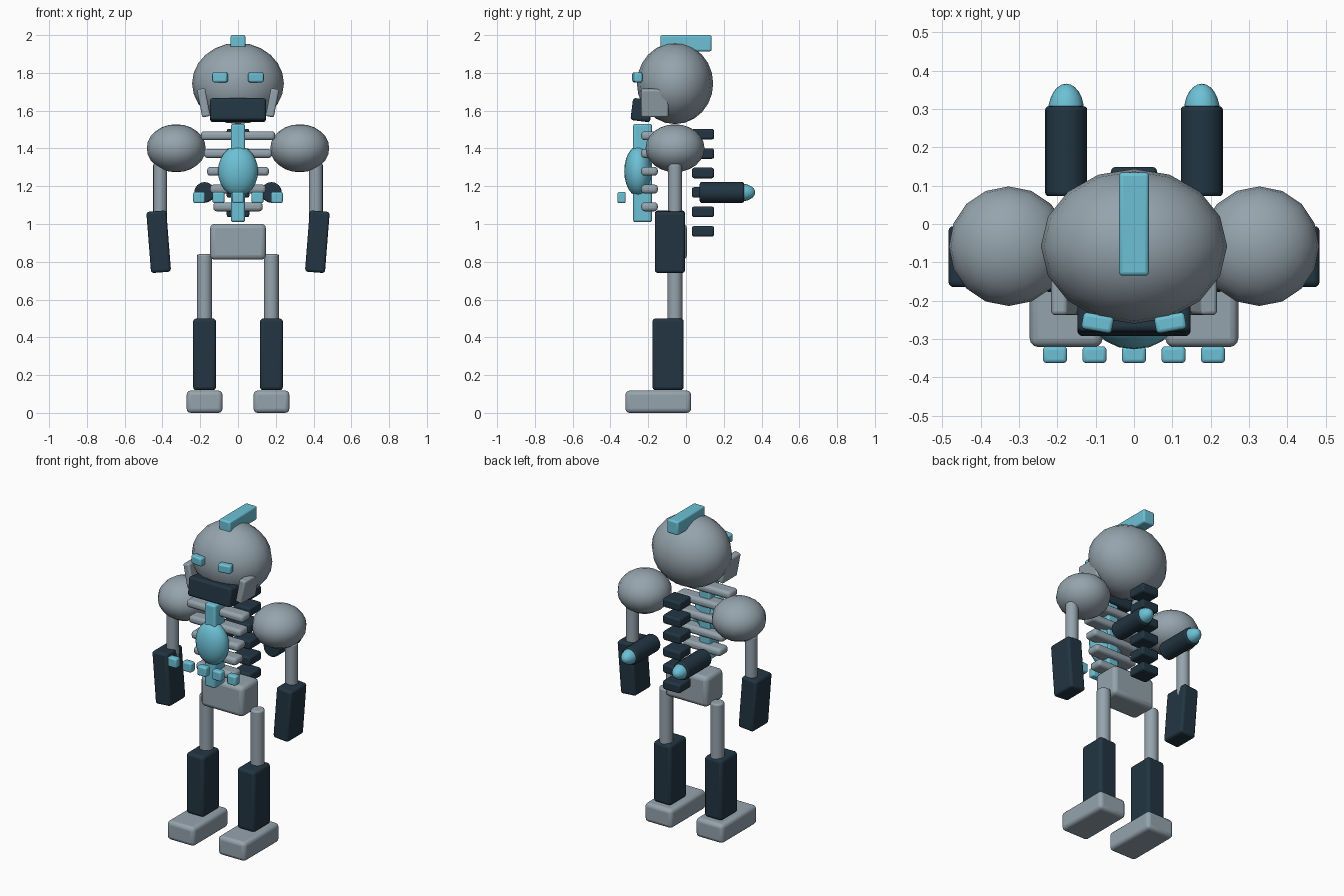
import bpy
from math import radians, pi

if "Cube" in bpy.data.objects:
    bpy.data.objects.remove(bpy.data.objects["Cube"], do_unlink=True)


def material(name, rgb):
    mat = bpy.data.materials.new(name)
    mat.use_nodes = True
    mat.diffuse_color = (*rgb, 1)
    mat.node_tree.nodes["Principled BSDF"].inputs["Base Color"].default_value = (*rgb, 1)
    return mat


GREY = material("steel grey", (0.30, 0.37, 0.42))
DARK = material("dark navy", (0.016, 0.036, 0.055))
CYAN = material("bright cyan", (0.15, 0.53, 0.67))
SIDES = (("left", 1), ("right", -1))


def finish(name, mat, bevel=0.0):
    """Name, colour, bevel and shade the active object."""
    ob = bpy.context.object
    ob.name = name
    ob.data.materials.append(mat)
    if bevel:
        bpy.ops.object.transform_apply(location=False, rotation=False, scale=True)
        mod = ob.modifiers.new("rounded edges", 'BEVEL')
        mod.width = bevel
        mod.segments = 3
        mod.limit_method = 'ANGLE'
        mod.angle_limit = radians(40)
        bpy.ops.object.shade_smooth_by_angle(angle=radians(40))
    else:
        bpy.ops.object.shade_smooth()
    return ob


def box(name, mat, centre, size, bevel=0.015, rot=(0, 0, 0)):
    bpy.ops.mesh.primitive_cube_add(size=1, location=centre,
                                    rotation=[radians(a) for a in rot])
    bpy.context.object.scale = size
    return finish(name, mat, bevel)


def ball(name, mat, centre, radii, rot=(0, 0, 0)):
    bpy.ops.mesh.primitive_uv_sphere_add(segments=16, ring_count=12, radius=1,
                                         location=centre, rotation=rot)
    bpy.context.object.scale = radii
    return finish(name, mat)


def rod(name, mat, centre, radius, length, rot=(0, 0, 0)):
    bpy.ops.mesh.primitive_cylinder_add(vertices=16, radius=radius, depth=length,
                                        location=centre, rotation=rot)
    return finish(name, mat, 0.01)


# Head
ball("head", GREY, (0, -0.058, 1.744), (0.243, 0.202, 0.215))
box("crest", CYAN, (0, 0, 1.957), (0.078, 0.27, 0.086), 0.01)
box("jaw", DARK, (0, -0.235, 1.603), (0.296, 0.105, 0.118), 0.014, (-7, 0, 0))

# Torso
box("sternum", CYAN, (0, -0.23, 1.27), (0.075, 0.1, 0.52), 0.012)
ball("chest_core", CYAN, (0, -0.253, 1.28), (0.106, 0.074, 0.133))
for i in range(5):
    box(f"rib_{i + 1}", GREY, (0, -0.193, 1.467 - 0.094 * i),
        (0.394 - 0.033 * i, 0.088, 0.047), 0.018)
for i in range(6):
    box(f"vertebra_{i + 1}", DARK, (0, 0.09, 1.476 - 0.103 * i),
        (0.12, 0.118, 0.056), 0.012)
for i in range(5):
    box(f"belt_block_{i + 1}", CYAN, (0.103 * (i - 2), -0.341, 1.14),
        (0.063, 0.044, 0.06), 0.01)
box("pelvis", GREY, (0, -0.08, 0.906), (0.296, 0.17, 0.19), 0.025)

for label, s in SIDES:
    # Face
    box(f"{label}_eye", CYAN, (s * 0.095, -0.258, 1.776),
        (0.08, 0.044, 0.052), 0.01, (0, 0, s * 10))
    box(f"{label}_cheek", GREY, (s * 0.182, -0.165, 1.642),
        (0.044, 0.145, 0.15), 0.01, (0, s * 11, 0))
    # Arm
    ball(f"{label}_shoulder", GREY, (s * 0.327, -0.058, 1.401), (0.156, 0.156, 0.127))
    rod(f"{label}_upper_arm", GREY, (s * 0.412, -0.058, 1.16), 0.037, 0.32)
    box(f"{label}_forearm", DARK, (s * 0.42, -0.085, 0.906),
        (0.106, 0.16, 0.325), 0.015, (0, s * 4.5, 0))
    # Leg
    rod(f"{label}_thigh", GREY, (s * 0.177, -0.058, 0.65), 0.04, 0.38)
    box(f"{label}_shin", DARK, (s * 0.177, -0.095, 0.31), (0.122, 0.166, 0.38), 0.018)
    box(f"{label}_foot", GREY, (s * 0.177, -0.147, 0.059), (0.19, 0.348, 0.118), 0.022)
    # Back thruster
    rod(f"{label}_thruster", DARK, (s * 0.177, 0.19, 1.167), 0.055, 0.235, (pi / 2, 0, 0))
    ball(f"{label}_thruster_tip", CYAN, (s * 0.177, 0.293, 1.167),
         (0.047, 0.047, 0.073), (pi / 2, 0, 0))
